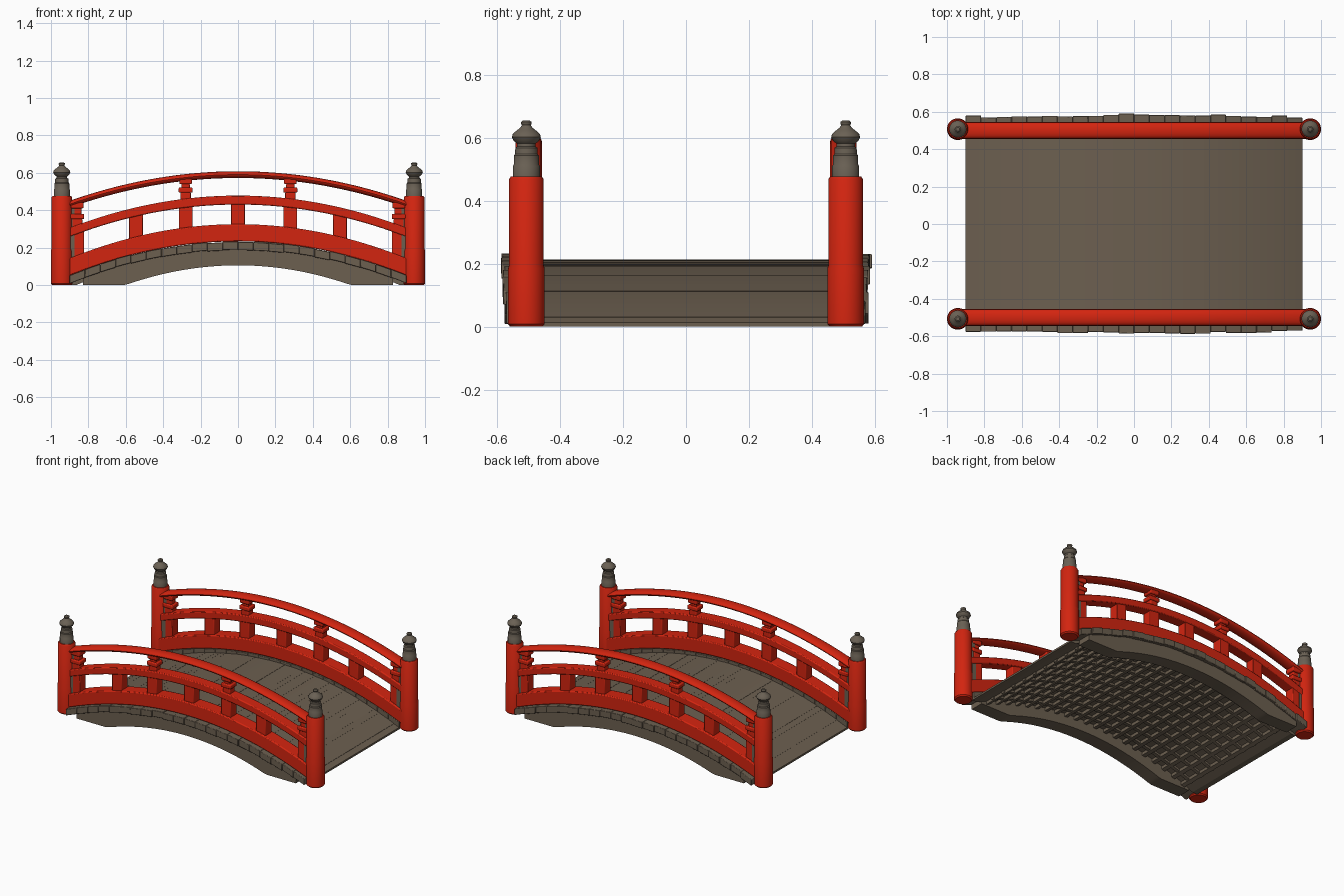
import bpy, bmesh, math, random
from mathutils import Matrix

random.seed(4)
if "Cube" in bpy.data.objects:
    bpy.data.objects.remove(bpy.data.objects["Cube"])


def material(name, rgb):
    m = bpy.data.materials.new(name)
    m.use_nodes = True
    m.diffuse_color = (*rgb, 1)
    bsdf = m.node_tree.nodes["Principled BSDF"]
    bsdf.inputs["Base Color"].default_value = (*rgb, 1)
    bsdf.inputs["Roughness"].default_value = 0.7
    return m


RED = material("red lacquer", (0.65, 0.018, 0.005))
WOOD = material("weathered wood", (0.15, 0.115, 0.08))
CAP = material("grey cap", (0.145, 0.12, 0.09))


def finish(bm, name, mat, bevel=0.0, smooth=True):
    bmesh.ops.recalc_face_normals(bm, faces=bm.faces)
    mesh = bpy.data.meshes.new(name)
    bm.to_mesh(mesh)
    bm.free()
    mesh.materials.append(mat)
    ob = bpy.data.objects.new(name, mesh)
    bpy.context.collection.objects.link(ob)
    if smooth:
        bpy.ops.object.select_all(action="DESELECT")
        ob.select_set(True)
        bpy.context.view_layer.objects.active = ob
        bpy.ops.object.shade_smooth_by_angle(angle=math.radians(35))
    if bevel:
        mod = ob.modifiers.new("soft edges", "BEVEL")
        mod.width, mod.segments, mod.limit_method = bevel, 2, "ANGLE"
    return ob


def arc(height, drop):
    """Bridge curve, never lower than the ground."""
    return lambda x: max(0.0, height - drop * x * x)


def span(a, b, n):
    return [a + (b - a) * i / n for i in range(n + 1)]


def sweep(bm, xs, section):
    """Skin closed (y, z) sections along x and cap both ends."""
    rings = [[bm.verts.new((x, y, z)) for y, z in section(x)] for x in xs]
    for a, b in zip(rings, rings[1:]):
        for i in range(len(a)):
            j = (i + 1) % len(a)
            bm.faces.new((a[i], a[j], b[j], b[i]))
    bm.faces.new(rings[0])
    bm.faces.new(rings[-1])


def slab(bm, xs, top, bottom, y0, y1):
    sweep(bm, xs, lambda x: [(y0, bottom(x)), (y1, bottom(x)), (y1, top(x)), (y0, top(x))])


def box(bm, x, y, z0, z1, wx, wy):
    m = Matrix.Translation((x, y, (z0 + z1) / 2)) @ Matrix.Diagonal((wx, wy, z1 - z0, 1))
    bmesh.ops.create_cube(bm, size=1, matrix=m)


def lathe(name, mat, x, y, profile, sides=32):
    bm = bmesh.new()
    rings = [[bm.verts.new((x + r * math.cos(math.tau * i / sides),
                            y + r * math.sin(math.tau * i / sides), z))
              for i in range(sides)] for r, z in profile]
    for a, b in zip(rings, rings[1:]):
        for i in range(sides):
            j = (i + 1) % sides
            bm.faces.new((a[i], a[j], b[j], b[i]))
    bm.faces.new(rings[0])
    bm.faces.new(rings[-1])
    return finish(bm, name, mat)


# Walking deck: narrow boards laid across the arch
DECK = 0.245
deck_under = arc(0.183, DECK)
bm = bmesh.new()
cuts = span(-0.9, 0.9, 48)
for a, b in zip(cuts, cuts[1:]):
    slab(bm, [a, b], arc(0.212 + random.uniform(-.001, .001), DECK), deck_under, -0.47, 0.47)
finish(bm, "deck_boards", WOOD, smooth=False)

# Joists and cross battens under the deck
bm = bmesh.new()
for y in span(-0.4, 0.4, 8):
    slab(bm, span(-0.8, 0.8, 32), arc(0.185, DECK), arc(0.168, DECK), y - 0.012, y + 0.012)
for x in span(-0.78, 0.78, 20):
    slab(bm, [x - 0.012, x + 0.012], arc(0.185, DECK), arc(0.162, DECK), -0.47, 0.47)
finish(bm, "under_deck_grid", WOOD, smooth=False)

# Post and finial profiles: radius, height
POST = [(0.05, 0), (0.058, 0.008), (0.058, 0.185), (0.055, 0.195),
        (0.055, 0.468), (0.049, 0.477)]
FINIAL = [(0.043, 0.47), (0.043, 0.51), (0.04, 0.515), (0.04, 0.543), (0.036, 0.548),
          (0.035, 0.568), (0.029, 0.572), (0.029, 0.581), (0.04, 0.59), (0.046, 0.602),
          (0.043, 0.612), (0.032, 0.622), (0.019, 0.632), (0.014, 0.64),
          (0.017, 0.645), (0.017, 0.65), (0.01, 0.655)]

base_top, base_under = arc(0.325, 0.225), arc(0.233, 0.225)
mid_top, mid_under = arc(0.478, 0.213), arc(0.43, 0.213)
rail_mid = arc(0.59, 0.195)
LONG = span(-0.93, 0.93, 48)

for side, s in (("front", -1), ("back", 1)):
    y = 0.5 * s

    # Side girder with an arched underside and flat feet
    bm = bmesh.new()
    slab(bm, span(-0.83, 0.83, 60), arc(0.2, 0.225), arc(0.105, 0.29), 0.465 * s, 0.56 * s)
    finish(bm, side + "_girder", WOOD)

    # Edge boards with uneven ends
    bm = bmesh.new()
    cuts = span(-0.9, 0.9, 22)
    for a, b in zip(cuts, cuts[1:]):
        lift = random.uniform(-.003, .002)
        end = 0.585 - 0.012 * abs(a + b) / 2 + random.uniform(-.006, .006)
        slab(bm, span(a, b, 2), arc(0.232 + lift, 0.22), arc(0.188 + lift, 0.22),
             0.455 * s, end * s)
    finish(bm, side + "_edge_boards", WOOD, bevel=0.003)

    # Curved beams of the railing
    bm = bmesh.new()
    slab(bm, LONG, base_top, base_under, y - 0.046, y + 0.046)
    finish(bm, side + "_base_beam", RED, bevel=0.006)
    bm = bmesh.new()
    slab(bm, LONG, mid_top, mid_under, y - 0.038, y + 0.038)
    finish(bm, side + "_middle_rail", RED, bevel=0.006)
    bm = bmesh.new()
    sweep(bm, LONG, lambda x: [(y + 0.042 * math.cos(math.tau * i / 16),
                                rail_mid(x) + 0.018 * math.sin(math.tau * i / 16))
                               for i in range(16)])
    finish(bm, side + "_hand_rail", RED)

    # Struts between base beam and middle rail
    bm = bmesh.new()
    for x in (-0.86, -0.545, -0.28, 0, 0.28, 0.545, 0.86):
        box(bm, x, y, base_top(x) - 0.03, mid_under(x) + 0.02, 0.073, 0.065)
    finish(bm, side + "_struts", RED, bevel=0.004)

    # Stacked bearing blocks that carry the hand rail
    bm = bmesh.new()
    for x in (-0.86, -0.28, 0.28, 0.86):
        foot, head = mid_top(x), rail_mid(x) - 0.012
        box(bm, x, y, foot - 0.02, foot + 0.035, 0.055, 0.055)
        box(bm, x, y, foot + 0.032, foot + 0.06, 0.075, 0.07)
        box(bm, x, y, foot + 0.055, head - 0.02, 0.045, 0.045)
        box(bm, x, y, head - 0.024, head + 0.008, 0.068, 0.07)
    finish(bm, side + "_bearing_blocks", RED, bevel=0.006)

    # Bare wood packing pieces beside the posts
    bm = bmesh.new()
    for x in (-0.89, 0.89):
        box(bm, x, y, base_top(x) - 0.01, mid_under(x) + 0.01, 0.03, 0.07)
        box(bm, x, y, mid_top(x) - 0.01, rail_mid(x), 0.03, 0.05)
    finish(bm, side + "_packing", WOOD)

    # End posts and finials
    for end, e in (("left", 1), ("right", -1)):
        lathe(f"{side}_{end}_post", RED, 0.942 * e, 0.507 * s, POST)
        lathe(f"{side}_{end}_finial", CAP, 0.942 * e, 0.507 * s, FINIAL)
